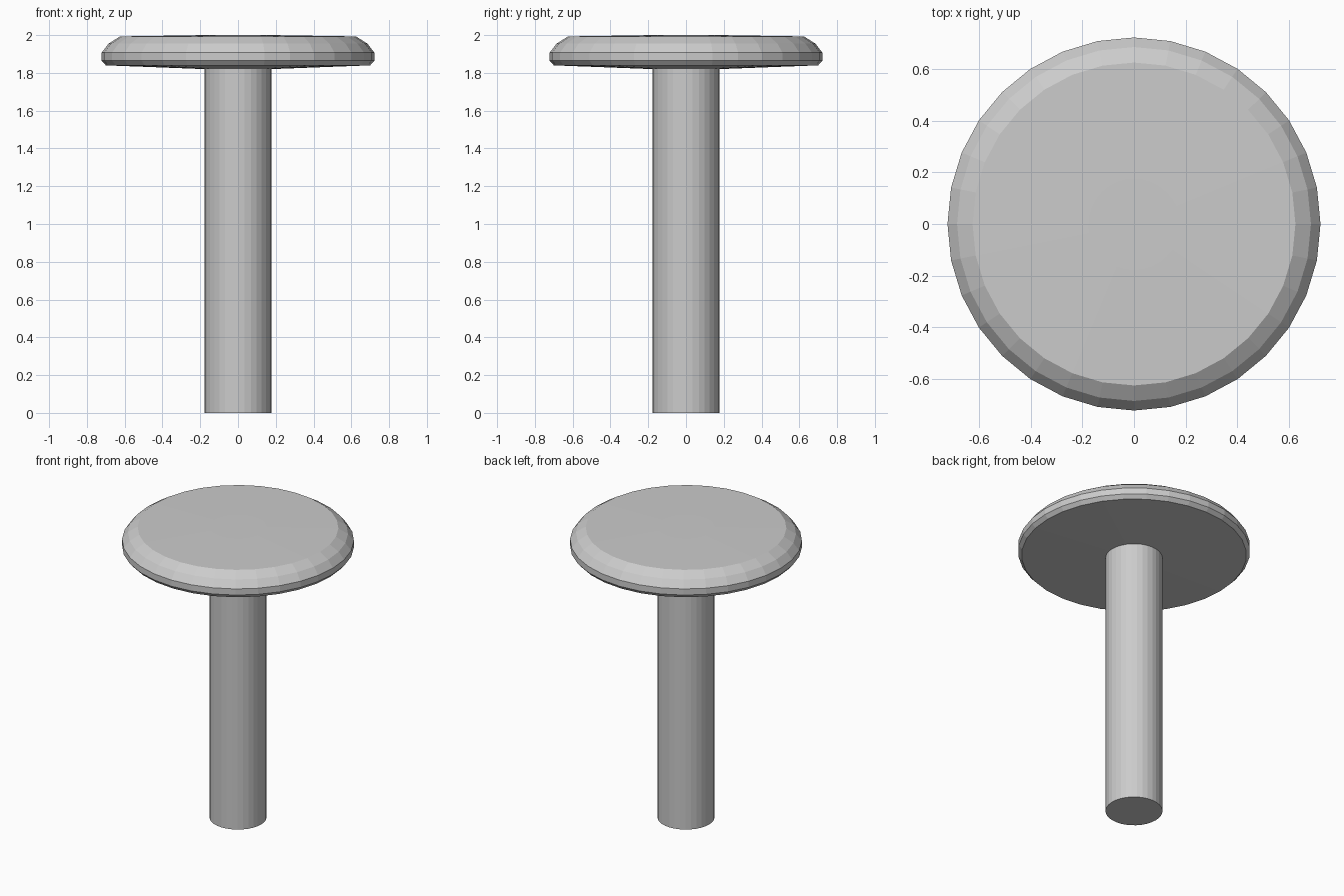
import bpy
import bmesh
import math

cube = bpy.data.objects.get("Cube")
if cube:
    bpy.data.objects.remove(cube, do_unlink=True)

SEGMENTS = 32

grey = bpy.data.materials.new("light grey")
grey.use_nodes = True
colour = (0.6, 0.6, 0.6, 1)
grey.diffuse_color = colour
grey.node_tree.nodes["Principled BSDF"].inputs["Base Color"].default_value = colour


def lathe(name, profile):
    """Spin a (radius, height) profile around the z axis."""
    bm = bmesh.new()
    verts = [bm.verts.new((r, 0, z)) for r, z in profile]
    edges = [bm.edges.new(pair) for pair in zip(verts, verts[1:])]
    bmesh.ops.spin(bm, geom=verts + edges, cent=(0, 0, 0), axis=(0, 0, 1),
                   angle=math.tau, steps=SEGMENTS, use_duplicate=False)
    bmesh.ops.remove_doubles(bm, verts=bm.verts, dist=0.0005)
    bmesh.ops.recalc_face_normals(bm, faces=bm.faces)
    mesh = bpy.data.meshes.new(name)
    bm.to_mesh(mesh)
    bm.free()
    mesh.materials.append(grey)
    obj = bpy.data.objects.new(name, mesh)
    bpy.context.collection.objects.link(obj)
    return obj


# Round shaft and shallow disc head in one continuous turned surface
lathe("shaft_and_head", [
    (0, 0), (0.177, 0),              # foot
    (0.177, 1.82),                   # shaft
    (0.7, 1.84),                     # sloping underside
    (0.722, 1.865), (0.722, 1.907),  # rim
    (0.685, 1.955), (0.625, 1.993),  # rounded shoulder
    (0.177, 2), (0, 2),              # slightly domed top
])
